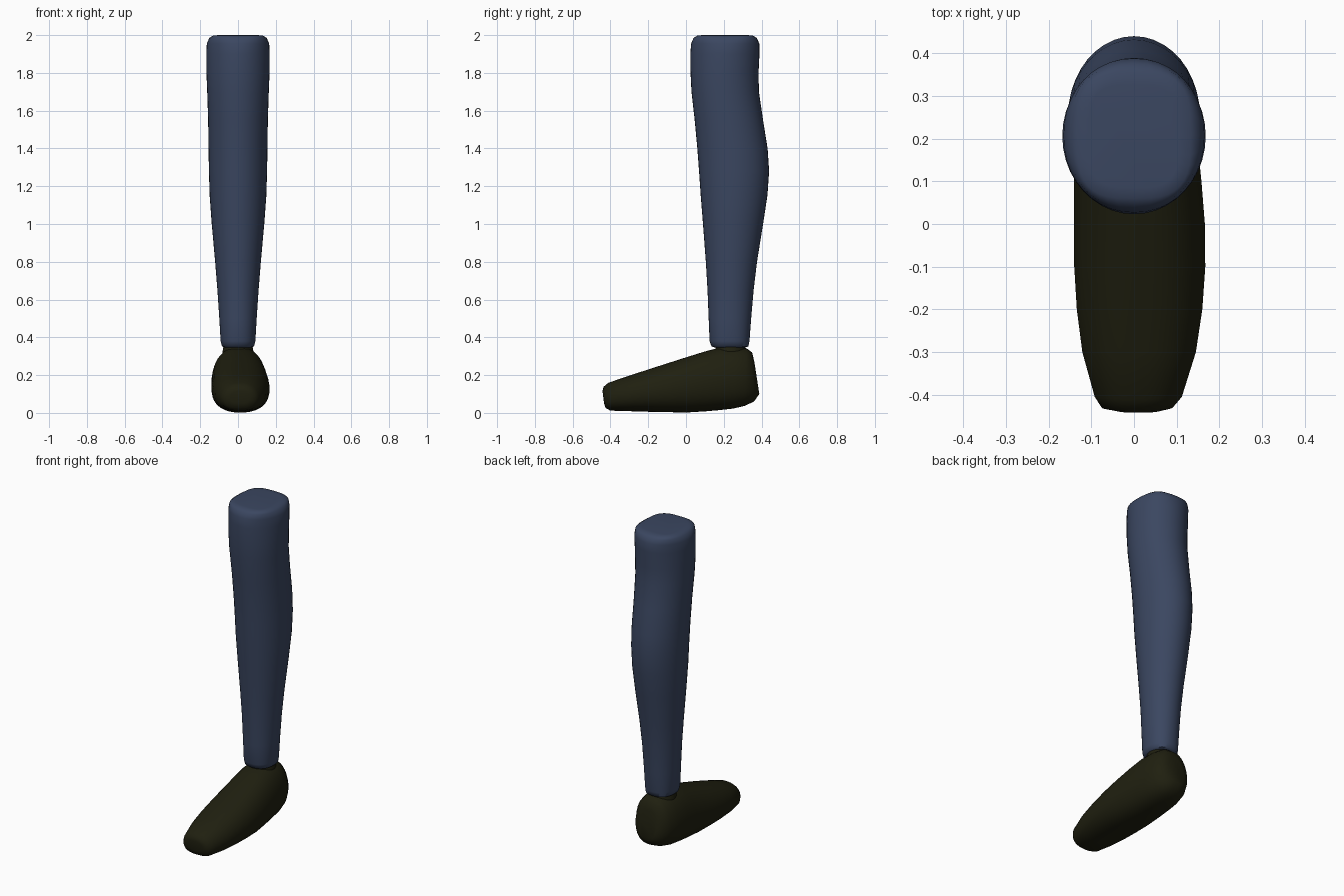
import bpy, bmesh, math
from mathutils import Vector

N = 40


def material(name, rgb):
    m = bpy.data.materials.new(name)
    m.diffuse_color = (*rgb, 1)
    return m


def section(exponent):
    """Unit superellipse points, starting at +x."""
    pts = []
    for i in range(N):
        a = 2 * math.pi * i / N
        c, s = math.cos(a), math.sin(a)
        pts.append((math.copysign(abs(c) ** (2 / exponent), c),
                    math.copysign(abs(s) ** (2 / exponent), s)))
    return pts


def loft(name, rings, mat):
    """Skin a closed solid through a list of point rings."""
    bm = bmesh.new()
    loops = [[bm.verts.new(p) for p in ring] for ring in rings]
    for a, b in zip(loops, loops[1:]):
        for i in range(N):
            j = (i + 1) % N
            bm.faces.new((a[i], a[j], b[j], b[i]))
    bm.faces.new(loops[0][::-1])
    bm.faces.new(loops[-1])
    bmesh.ops.recalc_face_normals(bm, faces=bm.faces)
    mesh = bpy.data.meshes.new(name)
    bm.to_mesh(mesh)
    bm.free()
    obj = bpy.data.objects.new(name, mesh)
    bpy.context.collection.objects.link(obj)
    mesh.materials.append(mat)
    bpy.context.view_layer.objects.active = obj
    obj.select_set(True)
    bpy.ops.object.shade_smooth_by_angle(angle=math.radians(60))
    obj.select_set(False)
    return obj


blue = material("denim blue", (0.043, 0.062, 0.118))
dark = material("dark olive", (0.014, 0.014, 0.005))

# Lower leg: height, front y, back y, half width, section exponent
leg = [
    (0.345, 0.155, 0.31, 0.068, 2.6), (0.352, 0.135, 0.33, 0.085, 2.4),
    (0.38, 0.125, 0.336, 0.092, 2.2), (0.50, 0.12, 0.345, 0.099, 2.1),
    (0.65, 0.114, 0.358, 0.109, 2.0), (0.80, 0.105, 0.376, 0.121, 2.0),
    (1.00, 0.09, 0.408, 0.139, 2.0), (1.15, 0.078, 0.431, 0.15, 2.0),
    (1.28, 0.069, 0.44, 0.154, 2.0), (1.40, 0.06, 0.432, 0.156, 2.0),
    (1.55, 0.046, 0.408, 0.158, 2.0), (1.70, 0.029, 0.386, 0.163, 2.0),
    (1.80, 0.024, 0.384, 0.167, 2.0), (1.90, 0.023, 0.389, 0.168, 2.0),
    (1.955, 0.027, 0.388, 0.165, 2.1), (1.985, 0.04, 0.375, 0.152, 2.5),
    (1.997, 0.06, 0.355, 0.133, 3.2), (2.0, 0.085, 0.325, 0.105, 3.5),
]
loft("lower_leg", [[Vector((w * u, (f + b) / 2 + (b - f) / 2 * v, z))
                    for u, v in section(e)] for z, f, b, w, e in leg], blue)

# Foot: top y, top z, bottom y, bottom z, left x, right x (rings toe to heel)
foot = [
    (-0.442, 0.115, -0.434, 0.05, -0.04, 0.06),
    (-0.437, 0.138, -0.425, 0.025, -0.075, 0.09),
    (-0.41, 0.16, -0.40, 0.012, -0.092, 0.112),
    (-0.30, 0.197, -0.30, 0.009, -0.121, 0.145),
    (-0.20, 0.23, -0.20, 0.006, -0.134, 0.16),
    (-0.10, 0.262, -0.10, 0.004, -0.14, 0.167),
    (0.00, 0.294, 0.00, 0.002, -0.141, 0.166),
    (0.10, 0.325, 0.10, 0.008, -0.141, 0.158),
    (0.18, 0.346, 0.18, 0.015, -0.14, 0.15),
    (0.26, 0.348, 0.25, 0.023, -0.134, 0.14),
    (0.32, 0.342, 0.31, 0.037, -0.12, 0.124),
    (0.35, 0.32, 0.36, 0.06, -0.095, 0.10),
    (0.362, 0.27, 0.388, 0.10, -0.055, 0.058),
]
rings = []
for ty, tz, by, bz, l, r in foot:
    ring = []
    for u, v in section(2.5):
        t = (v + 1) / 2
        x = (l + r) / 2 + (r - l) / 2 * u * (1 - 0.14 * max(v, 0))
        ring.append(Vector((x, by + (ty - by) * t, bz + (tz - bz) * t)))
    rings.append(ring)
loft("foot", rings, dark)

# Ankle stub bridging the foot and the leg
ankle = [(0.28, 0.085), (0.34, 0.08), (0.362, 0.072)]
loft("ankle", [[Vector((w * u, 0.235 + w * v, z)) for u, v in section(2)]
               for z, w in ankle], dark)
